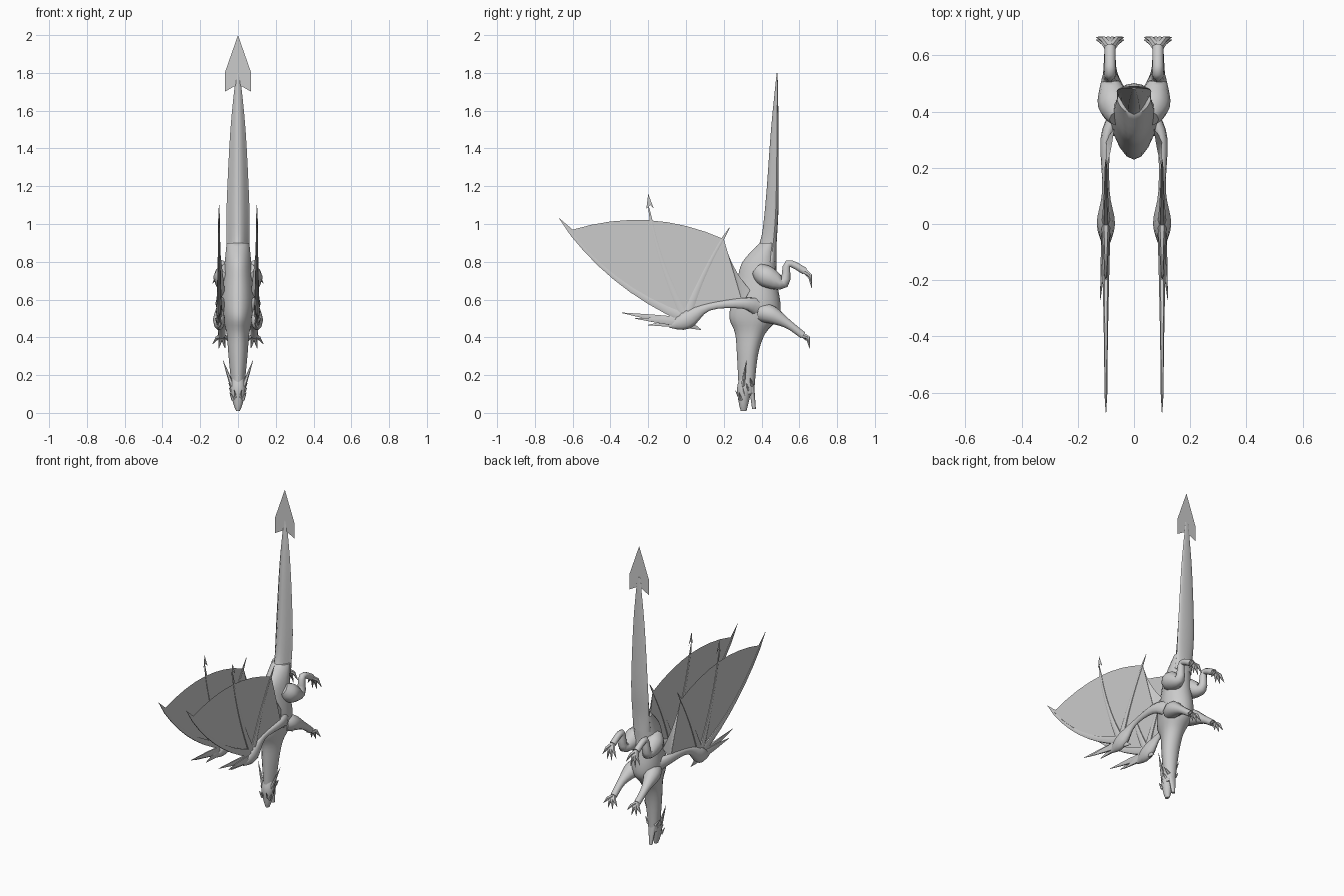
import bpy, bmesh, math
from mathutils import Vector

default_cube = bpy.data.objects.get("Cube")
if default_cube:
    bpy.data.objects.remove(default_cube, do_unlink=True)

# One plain colour for the whole creature
SHADE = 0.6
grey = bpy.data.materials.new("plain grey")
grey.use_nodes = True
grey.diffuse_color = (SHADE, SHADE, SHADE, 1)
shader = grey.node_tree.nodes["Principled BSDF"]
shader.inputs["Base Color"].default_value = grey.diffuse_color


def finish(name, bm, mirror=True, smooth=True):
    """Turn a bmesh into a named object, mirrored across x when asked."""
    mesh = bpy.data.meshes.new(name)
    bm.to_mesh(mesh)
    bm.free()
    mesh.materials.append(grey)
    part = bpy.data.objects.new(name, mesh)
    bpy.context.collection.objects.link(part)
    if mirror:
        part.modifiers.new("Mirror", "MIRROR")
    if smooth:
        bpy.ops.object.select_all(action="DESELECT")
        part.select_set(True)
        bpy.context.view_layer.objects.active = part
        bpy.ops.object.shade_smooth_by_angle(angle=math.radians(50))


def spline(rows, steps=4):
    """Smooth curve through rows of numbers of any length."""
    result = []
    last = len(rows) - 1
    for i in range(last):
        before, start, end, after = (rows[max(0, min(last, i + k))] for k in (-1, 0, 1, 2))
        for step in range(steps):
            t = step / steps
            result.append([b + t * (c - a) / 2 + t * t * (a - 2.5 * b + 2 * c - d / 2)
                           + t ** 3 * (3 * b - 3 * c + d - a) / 2
                           for a, b, c, d in zip(before, start, end, after)])
    return result + [list(rows[last])]


def skin(bm, rings):
    """Join point rings into one capped surface."""
    loops = [[bm.verts.new(point) for point in ring] for ring in rings]
    for lower, upper in zip(loops, loops[1:]):
        for i in range(len(lower)):
            bm.faces.new((lower[i - 1], lower[i], upper[i], upper[i - 1]))
    bm.faces.new(loops[0][::-1])
    bm.faces.new(loops[-1])
    bmesh.ops.recalc_face_normals(bm, faces=bm.faces)


def tube(bm, points, radii, sides=8, flat=1.0):
    """Limb through points; flat scales its sideways width."""
    rings = []
    last = len(points) - 1
    for i, (point, radius) in enumerate(zip(points, radii)):
        along = (points[min(i + 1, last)] - points[max(i - 1, 0)]).normalized()
        side = (Vector((1, 0, 0)) - along * along.x).normalized()
        up = along.cross(side)
        angles = [math.tau * k / sides for k in range(sides)]
        rings.append([point + radius * (side * flat * math.cos(a) + up * math.sin(a))
                      for a in angles])
    skin(bm, rings)


def limb(bm, rows, flat=1.0):
    """Smooth tube from a few rows of x, y, z, radius."""
    smooth_rows = spline(rows)
    tube(bm, [Vector(row[:3]) for row in smooth_rows], [row[3] for row in smooth_rows],
         sides=10, flat=flat)


def spike(bm, start, end, radius, flat=1.0):
    start, end = Vector(start), Vector(end)
    tube(bm, [start, start.lerp(end, 0.5), end], [radius, radius * 0.6, radius * 0.05],
         sides=6, flat=flat)


def ridged_loft(name, rows, power, balance, sides=20):
    """Rows of z, back y, belly y, half width; the back rises to a sharp ridge."""
    rings = []
    for z, back, belly, width in spline(rows):
        middle = back + (belly - back) * balance
        ring = []
        for k in range(sides):
            angle = math.tau * k / sides
            c = math.cos(angle)
            y = middle + (belly - middle) * c if c > 0 else middle - (middle - back) * (-c) ** power
            ring.append((width * math.sin(angle), y, z))
        rings.append(ring)
    bm = bmesh.new()
    skin(bm, rings)
    finish(name, bm, mirror=False)


def sheet(name, outline, mirror=True):
    bm = bmesh.new()
    face = bm.faces.new([bm.verts.new(point) for point in outline])
    bmesh.ops.triangulate(bm, faces=[face])
    finish(name, bm, mirror, smooth=False)


def bow(start, end, bulge, steps=8):
    """Points from start to end, bent within the wing plane."""
    chord = end - start
    normal = Vector((0, -chord.z, chord.y)).normalized()
    points = []
    for i in range(steps + 1):
        t = i / steps
        points.append(start.lerp(end, t) + normal * bulge * 4 * t * (1 - t))
    return points


# Trunk with neck, then the tail and its flat blade
ridged_loft("trunk_and_neck", [
    (0.1, 0.28, 0.36, 0.03), (0.3, 0.27, 0.38, 0.05), (0.42, 0.26, 0.42, 0.06),
    (0.5, 0.23, 0.49, 0.08), (0.58, 0.24, 0.5, 0.09), (0.7, 0.27, 0.48, 0.08),
    (0.8, 0.3, 0.48, 0.07), (0.9, 0.39, 0.48, 0.06)], power=1.4, balance=0.6)
ridged_loft("tail", [
    (0.8, 0.32, 0.48, 0.06), (0.9, 0.39, 0.48, 0.06), (1.1, 0.42, 0.49, 0.06),
    (1.5, 0.45, 0.49, 0.04), (1.8, 0.48, 0.485, 0.01)], power=2.6, balance=0.8)
blade_y = 0.48
half_blade = [(0.07, 1.8), (0.07, 1.7)]
sheet("tail_blade", [(0, blade_y, 2)] + [(x, blade_y, z) for x, z in half_blade]
      + [(0, blade_y, 1.74)] + [(-x, blade_y, z) for x, z in reversed(half_blade)], mirror=False)

# Head with open jaws
ridged_loft("upper_jaw", [(0.01, 0.29, 0.32, 0.01), (0.05, 0.28, 0.33, 0.025),
                          (0.13, 0.27, 0.35, 0.04), (0.2, 0.29, 0.36, 0.03)],
            power=1, balance=0.5)
ridged_loft("lower_jaw", [(0.02, 0.35, 0.37, 0.01), (0.16, 0.33, 0.36, 0.03)],
            power=1, balance=0.5)

# Horns, brow spikes and a fan of cheek spikes
bm = bmesh.new()
spike(bm, (0.03, 0.3, 0.14), (0.08, 0.32, 0.28), radius=0.012)
spike(bm, (0.01, 0.29, 0.07), (0.02, 0.26, 0.12), radius=0.01)
for i in range(4):
    root = Vector((0.025, 0.29 + i * 0.02, 0.07 + i * 0.025))
    spike(bm, root, root + Vector((0.02 + i * 0.003, -0.01, 0.04)), radius=0.01)
finish("horns_and_spikes", bm)

# Wing landmarks, all in one upright plane
PLANE = 0.1
shoulder, elbow, wrist, tip, notch, corner, corner_claw, finger_end = (
    Vector((PLANE, y, z)) for y, z in (
        (0.3, 0.58), (0.12, 0.56), (0, 0.5), (-0.67, 1.03),
        (-0.6, 0.97), (0.2, 0.92), (0.23, 0.98), (-0.2, 1.1)))
flank = Vector((0.07, 0.34, 0.65))
leading_edge = bow(wrist, tip, 0.065)
sheet("wing_membrane", [shoulder, elbow] + leading_edge + bow(notch, corner, 0.075)
      + [corner_claw] + bow(corner, flank, -0.02))

# Wing arm, thick and flattened at the wrist
bm = bmesh.new()
limb(bm, [(0.06, 0.38, 0.56, 0.05), (*shoulder, 0.03), (*elbow, 0.02),
          (PLANE, 0, 0.49, 0.05), (PLANE, -0.09, 0.46, 0.01)], flat=0.65)
finish("wing_arm", bm)

# Wing fingers taper along the edges of the membrane
bm = bmesh.new()
for path in (leading_edge, bow(wrist, finger_end, 0.025), bow(wrist, corner_claw, 0.015)):
    taper = [0.002 + 0.02 * (1 - i / 8) ** 2 + 0.006 * (i < 8) for i in range(len(path))]
    tube(bm, path, taper, sides=6, flat=0.6)
finish("wing_fingers", bm)
barb = [(0, 0.06), (-0.01, -0.02), (0.01, 0), (0.03, -0.02)]
sheet("finger_barb", [finger_end + Vector((0, y, z)) for y, z in barb])

# Claws fanning from the wrist
bm = bmesh.new()
for x, y, z in ((0, -0.34, 0.53), (0.02, -0.27, 0.5), (-0.01, -0.2, 0.465), (-0.01, 0.08, 0.44)):
    spike(bm, wrist - Vector((0, 0.01, 0.02)), (PLANE + x, y, z), radius=0.03, flat=0.5)
finish("wrist_claws", bm)


def leg(name, rows, reach):
    """Leg ending in four splayed toes that drop by reach."""
    bm = bmesh.new()
    limb(bm, rows)
    foot = Vector(rows[-1][:3])
    for i in range(4):
        spread = (i - 1.5) * 0.033
        claw = foot + Vector((spread, 0.035, abs(spread) * 0.7 - reach))
        knuckle = foot.lerp(claw, 0.5) + Vector((0, 0.01, 0.01))
        tube(bm, [foot, knuckle, claw], [0.015, 0.011, 0.001], sides=6)
    finish(name, bm)


# Legs, bent at knee and ankle
leg("hind_leg", [(0.05, 0.38, 0.76, 0.04), (0.07, 0.43, 0.72, 0.06), (0.085, 0.52, 0.69, 0.03),
                 (0.085, 0.54, 0.79, 0.02), (0.085, 0.63, 0.75, 0.02)], reach=0.1)
leg("front_leg", [(0.05, 0.4, 0.53, 0.05), (0.07, 0.45, 0.52, 0.05),
                  (0.085, 0.54, 0.47, 0.025), (0.085, 0.62, 0.41, 0.02)], reach=0.08)
